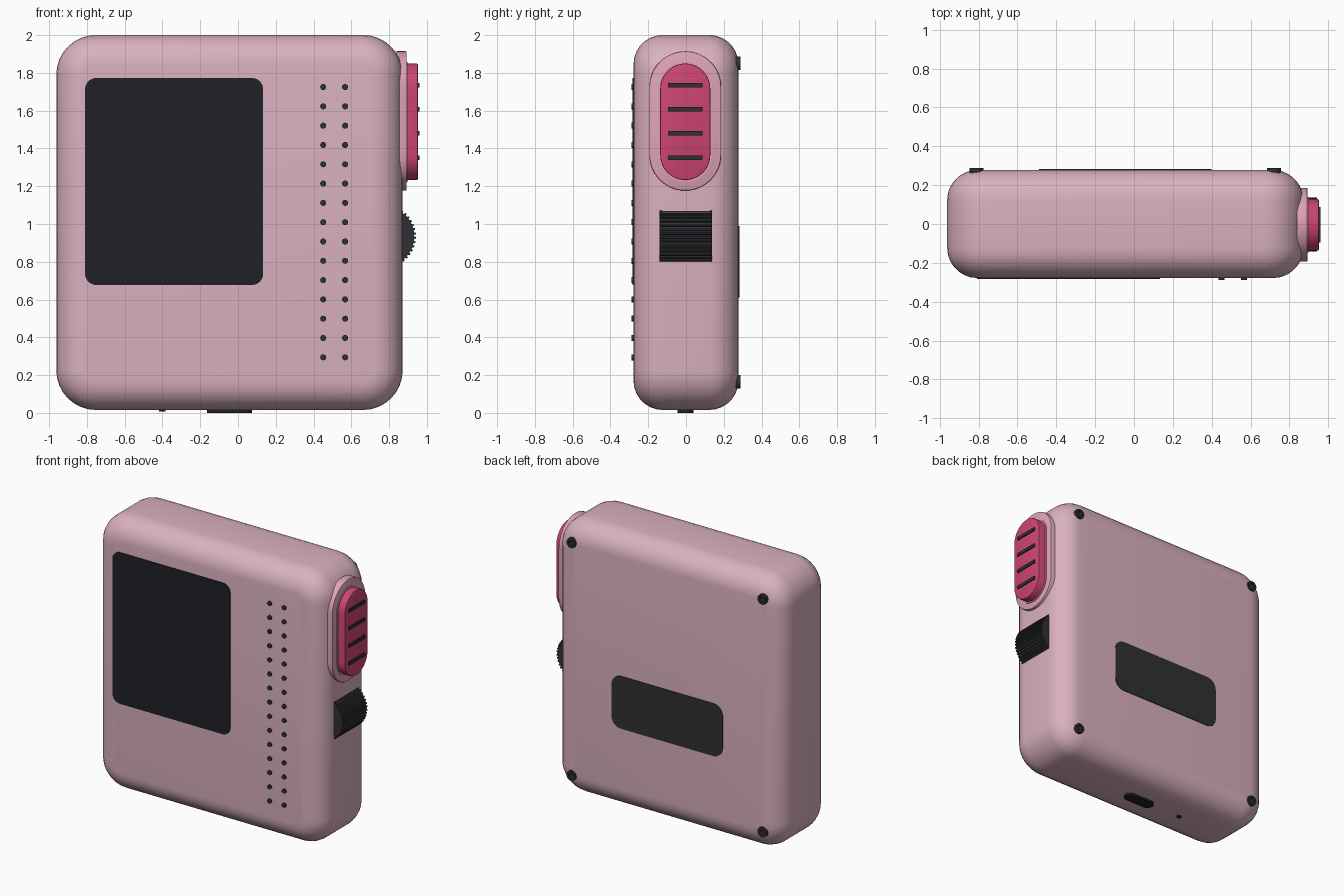
import bpy, bmesh
from math import sin, cos, pi, tau, radians

if "Cube" in bpy.data.objects:
    bpy.data.objects.remove(bpy.data.objects["Cube"])


def material(name, rgb):
    m = bpy.data.materials.new(name)
    m.diffuse_color = (*rgb, 1)
    m.use_nodes = True
    m.node_tree.nodes["Principled BSDF"].inputs["Base Color"].default_value = m.diffuse_color
    return m


PINK = material("pink", (0.70, 0.44, 0.52))
ROSE = material("rose", (0.74, 0.37, 0.48))
MAGENTA = material("magenta", (0.62, 0.06, 0.17))
SCREEN = material("screen_black", (0.013, 0.015, 0.02))
DARK = material("dark", (0.03, 0.03, 0.036))

# profile plane (u, v) and extrusion w for each axis
PLACE = {"x": lambda u, v, w: (w, u, v),
         "y": lambda u, v, w: (u, w, v),
         "z": lambda u, v, w: (u, v, w)}


def rounded_rect(cu, cv, w, h, r, n):
    pts = []
    for k, (sx, sy) in enumerate(((1, 1), (-1, 1), (-1, -1), (1, -1))):
        for i in range(n + 1):
            a = (k + i / n) * pi / 2
            p = (cu + sx * (w / 2 - r) + r * cos(a), cv + sy * (h / 2 - r) + r * sin(a))
            if not pts or max(abs(p[0] - pts[-1][0]), abs(p[1] - pts[-1][1])) > 1e-5:
                pts.append(p)
    if max(abs(pts[0][0] - pts[-1][0]), abs(pts[0][1] - pts[-1][1])) < 1e-5:
        pts.pop()
    return pts


def extrude(name, axis, pts, w0, w1, mat, bevel=0, seg=2, both=False, socket=0):
    """Prism from w0 to w1; w1 is the outer end, which gets the bevel."""
    bm = bmesh.new()
    place = PLACE[axis]
    a = [bm.verts.new(place(u, v, w0)) for u, v in pts]
    b = [bm.verts.new(place(u, v, w1)) for u, v in pts]
    bottom, top = bm.faces.new(a[::-1]), bm.faces.new(b)
    for i in range(len(pts)):
        j = (i + 1) % len(pts)
        bm.faces.new((a[i], a[j], b[j], b[i]))
    bmesh.ops.recalc_face_normals(bm, faces=bm.faces[:])
    if socket:
        bmesh.ops.inset_region(bm, faces=[top], thickness=socket)
        bmesh.ops.inset_region(bm, faces=[top], thickness=0.001, depth=-0.01)
    if bevel:
        edges = [bm.edges.get((b[i - 1], b[i])) for i in range(len(b))]
        if both:
            edges += list(bottom.edges)
        bmesh.ops.bevel(bm, geom=edges, offset=bevel, segments=seg,
                        profile=0.5, affect="EDGES", clamp_overlap=False)
    me = bpy.data.meshes.new(name)
    bm.to_mesh(me)
    bm.free()
    me.materials.append(mat)
    ob = bpy.data.objects.new(name, me)
    bpy.context.collection.objects.link(ob)
    bpy.ops.object.select_all(action="DESELECT")
    ob.select_set(True)
    bpy.context.view_layer.objects.active = ob
    bpy.ops.object.shade_smooth_by_angle(angle=radians(30))
    return ob


def plate(name, axis, cu, cv, w, h, r, w0, w1, mat, n=8, **kw):
    return extrude(name, axis, rounded_rect(cu, cv, w, h, r, n), w0, w1, mat, **kw)


CX, CZ = -0.045, 1.008   # centre of the case

# case
plate("case", "y", CX, CZ, 1.834, 1.985, 0.21, -0.278, 0.278, PINK,
      bevel=0.155, seg=7, both=True)

# front screen
plate("screen", "y", -0.338, 1.225, 0.943, 1.096, 0.06, -0.26, -0.283, SCREEN)

# two columns of speaker dots
for c, x in enumerate((0.451, 0.567)):
    for i in range(15):
        plate(f"speaker_dot_{c}_{i}", "y", x, 1.725 - i * 0.1022, 0.032, 0.032, 0.016,
              -0.265, -0.288, DARK, n=4)

# back plate and four corner screws
plate("back_plate", "y", CX, 0.80, 0.89, 0.38, 0.075, 0.26, 0.283, DARK)
for sx in (-1, 1):
    for sz in (-1, 1):
        plate(f"screw_{sx}_{sz}", "y", CX + sx * 0.765, CZ + sz * 0.843, 0.072, 0.072, 0.036,
              0.225, 0.289, DARK, n=5, bevel=0.008, socket=0.016)

# side button: surround, collar, cap and grip bars
plate("button_surround", "x", -0.004, 1.546, 0.38, 0.738, 0.19, 0.84, 0.893, ROSE,
      n=12, bevel=0.006)
plate("button_collar", "x", -0.004, 1.541, 0.286, 0.635, 0.143, 0.87, 0.898, ROSE, n=12)
plate("button_cap", "x", -0.004, 1.541, 0.265, 0.617, 0.1325, 0.87, 0.952, MAGENTA,
      n=12, bevel=0.006)
for i in range(4):
    plate(f"grip_bar_{i}", "x", -0.004, 1.735 - i * 0.1277, 0.182, 0.024, 0.003,
          0.93, 0.96, DARK, n=2)

# ribbed scroll wheel, half sunk in the side
TEETH, wheel = 44, []
for i in range(TEETH):
    for f, r in ((0.0, 0.158), (0.4, 0.158), (0.5, 0.167), (0.9, 0.167)):
        a = (i + f) * tau / TEETH
        wheel.append((0.775 + r * cos(a), 0.934 + r * sin(a)))
extrude("scroll_wheel", "y", wheel, -0.141, 0.137, DARK)

# charging port and pinhole underneath
plate("charging_port", "z", CX, -0.003, 0.236, 0.084, 0.042, 0.04, 0.0, SCREEN)
plate("pinhole", "z", -0.402, -0.003, 0.034, 0.034, 0.017, 0.04, 0.008, SCREEN, n=4)
